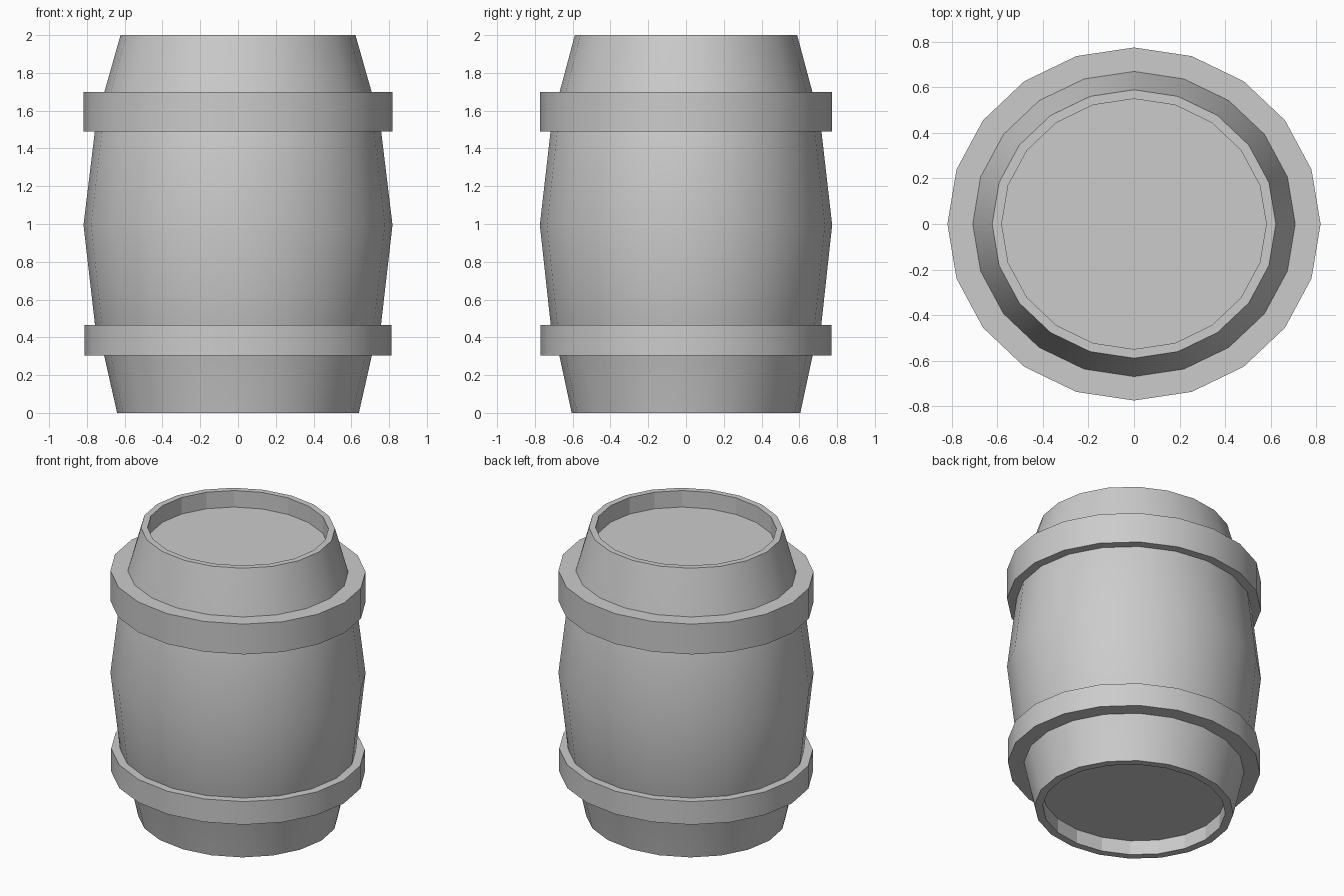
import bpy, bmesh
from math import sin, cos, pi, radians

if "Cube" in bpy.data.objects:
    bpy.data.objects.remove(bpy.data.objects["Cube"])

SIDES = 20
Y_RATIO = 0.946  # barrel is slightly oval


def lathe(name, profile, flat_rows=(), cap=False):
    """Revolve (radius, z) points into an oval shell; optionally cap both ends."""
    bm = bmesh.new()
    rings = [[bm.verts.new((r * cos(2 * pi * i / SIDES),
                            r * Y_RATIO * sin(2 * pi * i / SIDES), z))
              for i in range(SIDES)] for r, z in profile]
    flat = []
    for row, (a, b) in enumerate(zip(rings, rings[1:])):
        for i in range(SIDES):
            j = (i + 1) % SIDES
            f = bm.faces.new((a[i], a[j], b[j], b[i]))
            if row in flat_rows:
                flat.append(f)
    if cap:
        bm.faces.new(rings[0][::-1])
        bm.faces.new(rings[-1])
        bmesh.ops.recalc_face_normals(bm, faces=bm.faces[:])
    flat_ids = {bm.faces[:].index(f) for f in flat}
    mesh = bpy.data.meshes.new(name)
    bm.to_mesh(mesh)
    bm.free()
    obj = bpy.data.objects.new(name, mesh)
    bpy.context.collection.objects.link(obj)
    bpy.ops.object.select_all(action='DESELECT')
    obj.select_set(True)
    bpy.context.view_layer.objects.active = obj
    bpy.ops.object.shade_smooth_by_angle(angle=radians(30))
    for k in flat_ids:
        mesh.polygons[k].use_smooth = False
    return obj


# Body: recessed base, bulging staves, rim and recessed lid
body = [(0.588, 0.10), (0.588, 0.0), (0.64, 0.0), (0.709, 0.305),
        (0.757, 0.465), (0.818, 0.995), (0.758, 1.49), (0.707, 1.70),
        (0.622, 2.0), (0.58, 2.0), (0.58, 1.885)]
lathe("barrel_body", body, flat_rows=(0, 9), cap=True)

# Hoops: flat bands standing out from the body
for name, r_low, r_high, r_out, z0, z1 in (
        ("lower_hoop", 0.709, 0.757, 0.813, 0.305, 0.465),
        ("upper_hoop", 0.758, 0.707, 0.818, 1.49, 1.70)):
    lathe(name, [(r_low, z0), (r_out, z0), (r_out, z1), (r_high, z1)])
